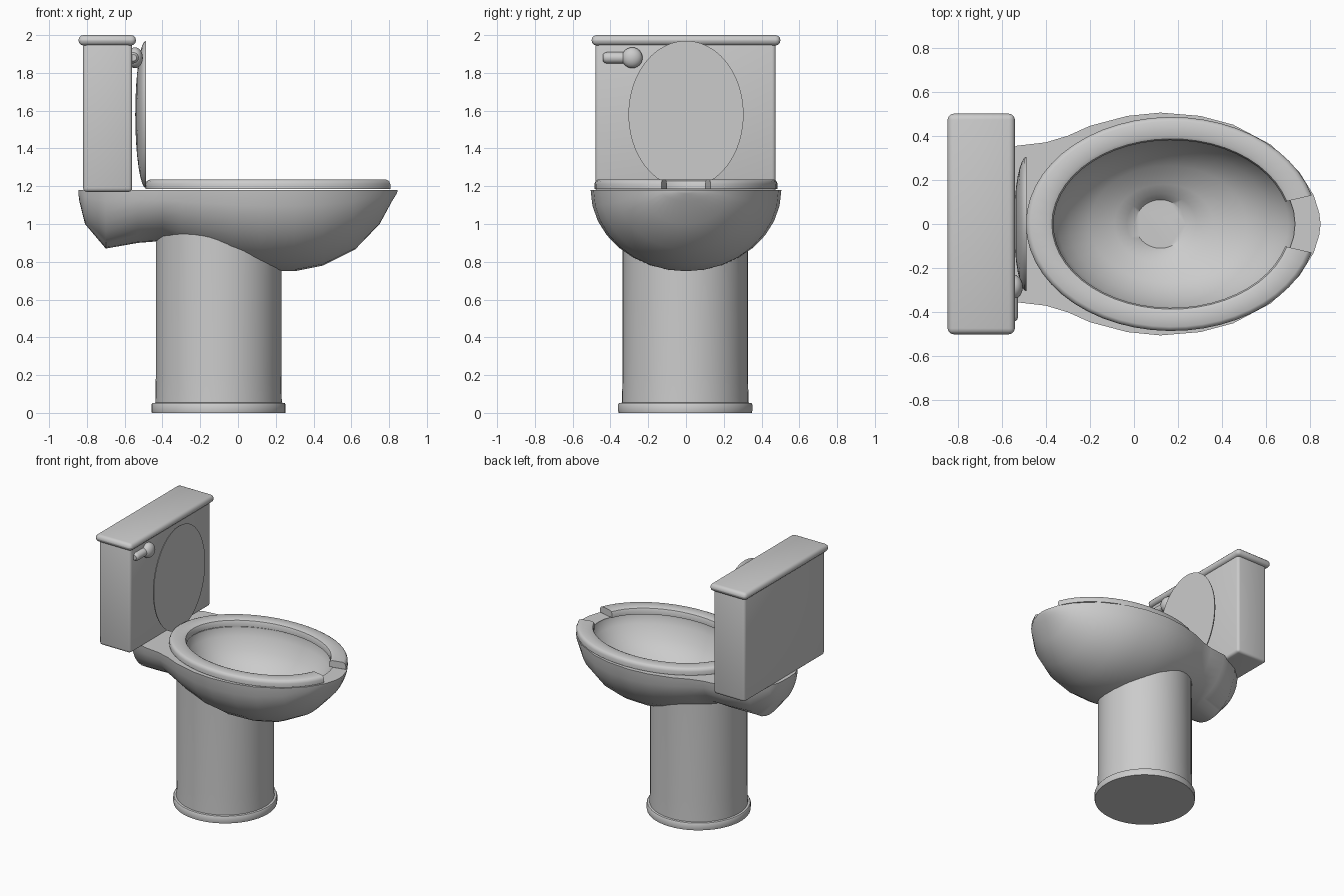
import bpy, bmesh
from math import pi, sin, cos, sqrt, radians

if "Cube" in bpy.data.objects:
    bpy.data.objects.remove(bpy.data.objects["Cube"])


def finish(obj, angle=40):
    bpy.ops.object.select_all(action='DESELECT')
    obj.select_set(True)
    bpy.context.view_layer.objects.active = obj
    bpy.ops.object.shade_smooth_by_angle(angle=radians(angle))
    return obj


def loft(name, rings, cap_start=True, cap_end=True):
    """Skin a list of closed rings with equal point counts."""
    bm = bmesh.new()
    loops = [[bm.verts.new(p) for p in ring] for ring in rings]
    n = len(loops[0])
    for a, b in zip(loops, loops[1:]):
        for i in range(n):
            j = (i + 1) % n
            bm.faces.new((a[i], a[j], b[j], b[i]))
    if cap_start:
        bm.faces.new(loops[0])
    if cap_end:
        bm.faces.new(loops[-1])
    bmesh.ops.recalc_face_normals(bm, faces=bm.faces)
    mesh = bpy.data.meshes.new(name)
    bm.to_mesh(mesh)
    bm.free()
    obj = bpy.data.objects.new(name, mesh)
    bpy.context.collection.objects.link(obj)
    return obj


def apply(obj, mod):
    bpy.context.view_layer.objects.active = obj
    bpy.ops.object.modifier_apply(modifier=mod.name)


def box(name, lo, hi, bevel):
    bpy.ops.mesh.primitive_cube_add(size=1, location=[(a + b) / 2 for a, b in zip(lo, hi)])
    obj = bpy.context.object
    obj.name = name
    obj.scale = [b - a for a, b in zip(lo, hi)]
    bpy.ops.object.transform_apply(location=False, rotation=False)
    mod = obj.modifiers.new("bevel", 'BEVEL')
    mod.width, mod.segments = bevel, 3
    apply(obj, mod)
    return finish(obj)


RIM = 1.18
# bowl stations along x: position, half width, underside height
STATIONS = [(-.845, .02, 1.16), (-.84, .10, 1.12), (-.81, .17, 1.0), (-.70, .27, .87),
            (-.53, .355, .90), (-.40, .37, .91), (-.30, .40, .86), (-.20, .445, .83),
            (-.03, .49, .775), (.12, .505, .75), (.30, .49, .75), (.45, .45, .78),
            (.62, .36, .865), (.75, .235, 1.0), (.815, .13, 1.12), (.84, .05, 1.16),
            (.845, .01, 1.175)]


def underside(x, y):
    """Height of the bowl's outer skin above a point."""
    for (x0, w0, b0), (x1, w1, b1) in zip(STATIONS, STATIONS[1:]):
        if x0 <= x <= x1:
            t = (x - x0) / (x1 - x0)
            w, b = w0 + t * (w1 - w0), b0 + t * (b1 - b0)
            return RIM - (RIM - b) * sqrt(max(0, 1 - (y / w) ** 2))
    return RIM


# bowl body, hollowed by a basin that narrows to the drain
bowl = loft("bowl", [[(x, w * cos(pi * i / 16), RIM - (RIM - b) * sin(pi * i / 16))
                      for i in range(17)] for x, w, b in STATIONS])


def basin_ring(f, z, n=40):
    cx, rx, ry = .18 - .06 * f, .55 - .435 * f, .39 - .28 * f
    return [(cx + rx * cos(2 * pi * i / n), ry * sin(2 * pi * i / n), z) for i in range(n)]


basin = loft("basin_cutter", [basin_ring(f, z) for f, z in
             [(0, 1.25), (0, 1.17), (.06, 1.12), (.2, 1.03), (.45, .95), (.75, .90), (.9, .875), (1, .84)]])
basin.hide_render = True
cut = bowl.modifiers.new("basin", 'BOOLEAN')
cut.operation, cut.solver, cut.object = 'DIFFERENCE', 'EXACT', basin
apply(bowl, cut)
bpy.data.objects.remove(basin)
finish(bowl, 45)

# pedestal with foot flange, its top following the bowl underside
N = 48


def circle(r, z=None):
    pts = [(-.103 + r * cos(2 * pi * i / N), -.004 + r * sin(2 * pi * i / N)) for i in range(N)]
    return [(x, y, underside(x, y) + .02 if z is None else z) for x, y in pts]


finish(loft("pedestal", [circle(.353, 0), circle(.355, .01), circle(.355, .045), circle(.35, .052),
                         circle(.335, .054), circle(.332, .2), circle(.332)], cap_end=False))

# open-front seat ring
rings = []
for k in range(49):
    t = .27 + (2 * pi - .54) * k / 48
    ring = []
    # fraction from inner to outer edge, and height
    for s, z in [(0, 1.185), (1, 1.185), (1.0, 1.212), (.94, 1.228), (.82, 1.235),
                 (.2, 1.235), (.06, 1.228), (0, 1.212)]:
        ring.append((.17 + (.535 + .125 * s) * cos(t), (.38 + .105 * s) * sin(t), z))
    rings.append(ring)
finish(loft("seat", rings))

# raised seat cover, flat front and domed back
cover = []
for k in range(9):
    a = (pi / 2 - .02) * k / 8
    cover.append([(-.487 - .057 * sin(a), .305 * cos(a) * cos(2 * pi * i / N),
                   1.58 + .39 * cos(a) * sin(2 * pi * i / N)) for i in range(N)])
finish(loft("seat_cover", cover))

# tank and tank lid
box("tank", (-.82, -.48, 1.17), (-.56, .475, 1.96), .02)
box("tank_lid", (-.845, -.5, 1.945), (-.54, .5, 2.0), .027)

# flush lever: rounded bar and knob
bar = []
for y, r in [(-.44, .018), (-.432, .026), (-.42, .03), (-.28, .03)]:
    bar.append([(-.555 + r * cos(2 * pi * i / 16), y, 1.88 + r * sin(2 * pi * i / 16)) for i in range(16)])
finish(loft("flush_lever", bar))
bpy.ops.mesh.primitive_uv_sphere_add(segments=24, ring_count=12, radius=.055, location=(-.545, -.285, 1.88))
knob = bpy.context.object
knob.name = "lever_knob"
knob.scale.x = .75
finish(knob)
